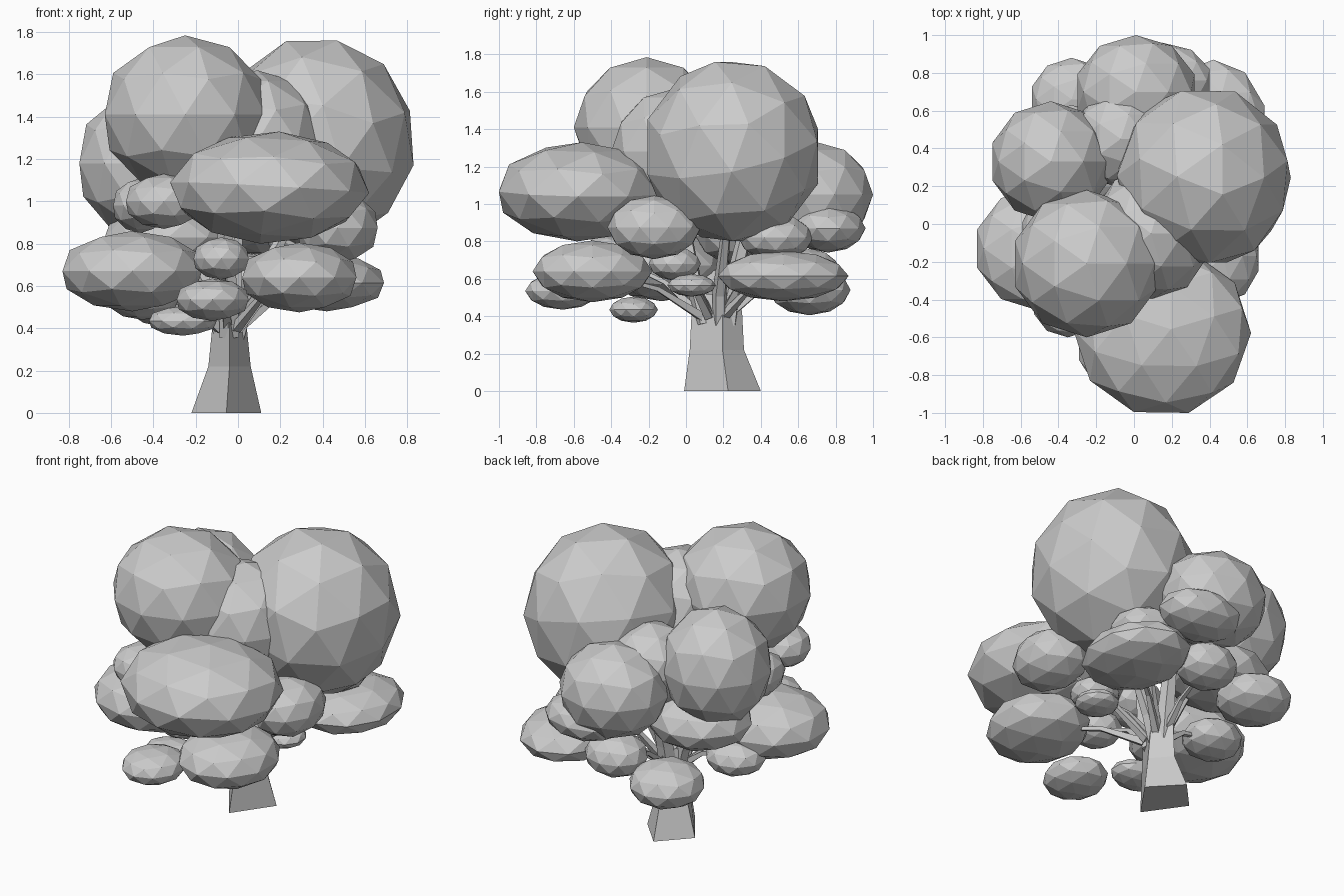
import bpy, bmesh
from math import cos, sin, tau
from mathutils import Vector, Euler


def finish(bm, name):
    me = bpy.data.meshes.new(name)
    bm.to_mesh(me)
    bm.free()
    ob = bpy.data.objects.new(name, me)
    bpy.context.collection.objects.link(ob)
    return ob


def leaf_clump(name, c, r, turn=(0, 0, 0)):
    # faceted ball, turned, then fitted exactly to centre c and half-sizes r
    bm = bmesh.new()
    bmesh.ops.create_icosphere(bm, subdivisions=2, radius=1)
    bm.transform(Euler(turn).to_matrix().to_4x4())
    ext = [max(v.co[i] for v in bm.verts) for i in range(3)]
    for v in bm.verts:
        v.co = Vector([c[i] + v.co[i] * r[i] / ext[i] for i in range(3)])
    return finish(bm, name)


def skin_rings(bm, rings):
    for a, b in zip(rings, rings[1:]):
        for k in range(len(a)):
            n = (k + 1) % len(a)
            bm.faces.new((a[k], a[n], b[n], b[k]))
    bm.faces.new(rings[0][::-1])
    bm.faces.new(rings[-1])


def limb(name, pts, sides=5):
    # tapered tube through (x, y, z, radius) points
    bm = bmesh.new()
    axis = (Vector(pts[-1][:3]) - Vector(pts[0][:3])).normalized()
    u = axis.orthogonal().normalized()
    w = axis.cross(u)
    angles = [tau * k / sides for k in range(sides)]
    skin_rings(bm, [[bm.verts.new(Vector((x, y, z)) + r * (cos(a) * u + sin(a) * w)) for a in angles]
                    for x, y, z, r in pts])
    return finish(bm, name)


# Crown: large upper clumps
upper = [
    ((0.37, 0.25, 1.28), (0.46, 0.455, 0.48), (0.25, 0.15, 0.3)),
    ((-0.25, -0.21, 1.41), (0.38, 0.39, 0.375)),
    ((0.15, -0.57, 1.065), (0.47, 0.43, 0.265), (0, 0.1, 0.3)),
    ((-0.44, 0.33, 1.18), (0.31, 0.32, 0.35)),
    ((0.01, 0.70, 1.05), (0.31, 0.30, 0.28)),
    ((0.09, -0.05, 1.28), (0.31, 0.35, 0.34)),
    ((-0.07, 0.45, 1.14), (0.25, 0.26, 0.25)),
]
for i, args in enumerate(upper):
    leaf_clump(f"upper_leaf_clump_{i}", *args)

# Crown: flatter lower clumps
lower = [
    ((-0.50, -0.13, 0.67), (0.33, 0.33, 0.19)),
    ((0.29, -0.50, 0.64), (0.27, 0.32, 0.165)),
    ((-0.12, -0.66, 0.535), (0.17, 0.20, 0.10)),
    ((-0.26, -0.28, 0.435), (0.16, 0.13, 0.07)),
    ((-0.08, -0.42, 0.73), (0.13, 0.15, 0.10)),
    ((-0.35, -0.42, 1.00), (0.18, 0.18, 0.13)),
    ((0.47, -0.17, 0.875), (0.19, 0.25, 0.17)),
    ((0.42, 0.52, 0.615), (0.27, 0.35, 0.135)),
    ((0.15, 0.76, 0.87), (0.25, 0.20, 0.13)),
    ((0.33, 0.48, 0.82), (0.19, 0.20, 0.125)),
    ((-0.33, 0.66, 0.54), (0.21, 0.22, 0.135)),
    ((0.02, 0.66, 0.63), (0.18, 0.17, 0.13)),
    ((-0.33, 0.34, 0.83), (0.30, 0.29, 0.17)),
    ((-0.45, 0.15, 0.55), (0.17, 0.17, 0.11)),
    ((0.30, 0.03, 0.565), (0.12, 0.13, 0.06)),
    ((0.24, -0.06, 0.68), (0.14, 0.14, 0.09)),
    ((-0.46, -0.05, 0.98), (0.13, 0.20, 0.13)),
]
for i, (c, r) in enumerate(lower):
    leaf_clump(f"lower_leaf_clump_{i}", c, r)

# Trunk: four-sided, set diagonally, flared at the foot
bm = bmesh.new()
rings = []
for x0, x1, y0, y1, z in [(-0.22, 0.11, -0.01, 0.40, 0), (-0.14, 0.06, 0.02, 0.31, 0.22),
                          (-0.12, 0.04, 0.03, 0.30, 0.42), (-0.10, 0.03, 0.06, 0.28, 0.52)]:
    xm, ym = (x0 + x1) / 2, (y0 + y1) / 2 + 0.03
    rings.append([bm.verts.new(p) for p in [(xm, y0, z), (x1, ym, z), (xm, y1, z), (x0, ym, z)]])
skin_rings(bm, rings)
finish(bm, "trunk")

# Main limbs rising from the trunk
limb("front_limb", [(-0.04, 0.10, 0.36, 0.05), (-0.04, 0.05, 0.55, 0.045), (-0.08, -0.05, 1.1, 0.03)])
limb("back_limb", [(-0.04, 0.22, 0.36, 0.06), (-0.03, 0.25, 0.55, 0.05), (0, 0.35, 1.0, 0.03)])
limb("right_limb", [(-0.01, 0.18, 0.34, 0.04), (0.04, 0.18, 0.52, 0.04), (0.25, 0.22, 0.9, 0.025)])
limb("left_limb", [(-0.07, 0.18, 0.34, 0.04), (-0.11, 0.18, 0.52, 0.04), (-0.3, 0.22, 0.9, 0.025)])

# Thin branches reaching the lower clumps, steep first then spreading
for i in (0, 1, 4, 6, 7, 9, 11, 13, 15):
    end = Vector(lower[i][0])
    start = Vector((-0.04 + 0.1 * end.x, 0.16 + 0.12 * (end.y - 0.16), 0.40))
    mid = start.lerp(end, 0.4) + Vector((0, 0, 0.05))
    limb(f"branch_{i}", [(*start, 0.03), (*mid, 0.017), (*end, 0.008)], 4)
